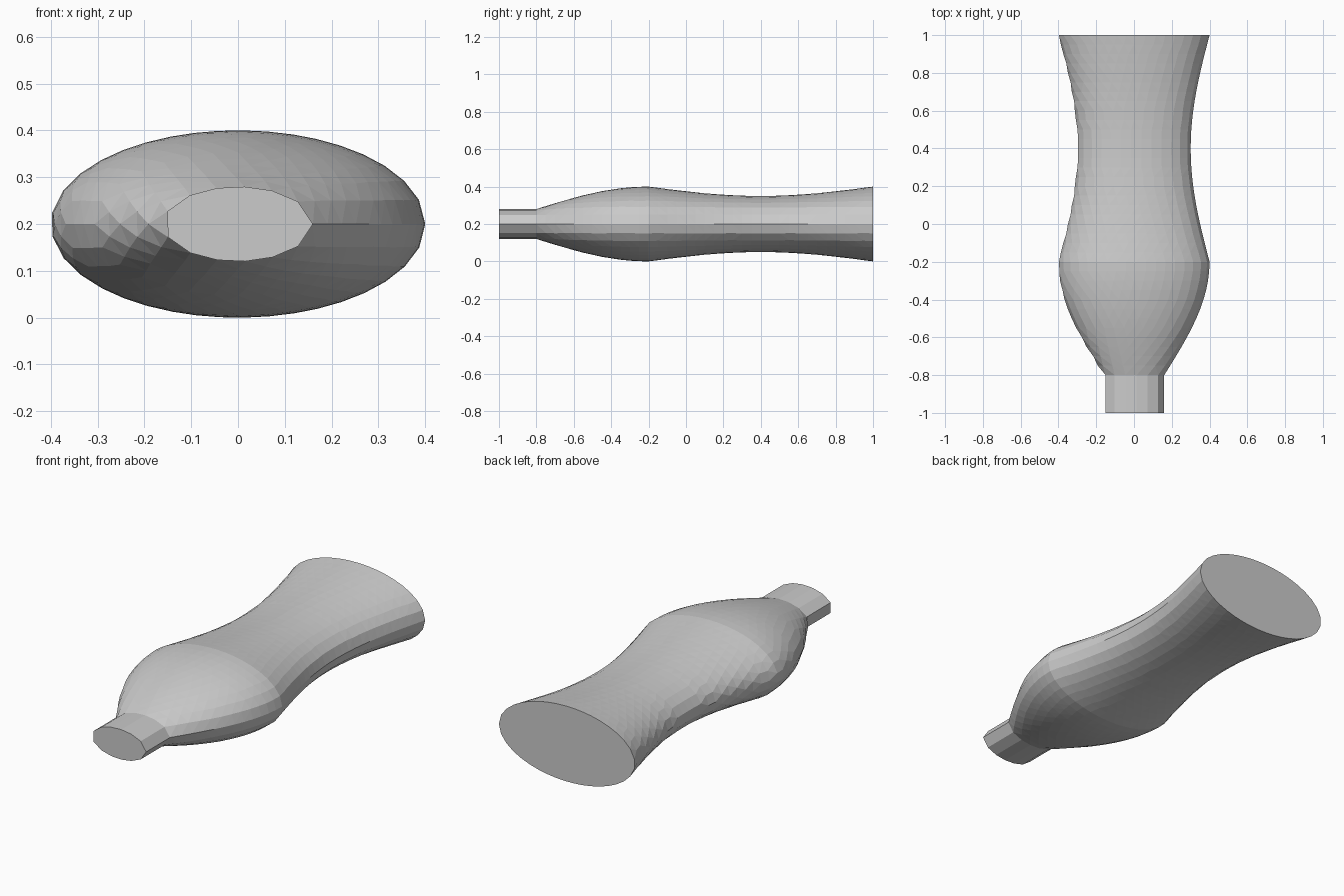
import bpy, bmesh, math

if "Cube" in bpy.data.objects:
    bpy.data.objects.remove(bpy.data.objects["Cube"])

CENTRE_Z = 0.2


def ellipse_points(b, n):
    """n points evenly spaced along an ellipse that is 2b wide and b high (radii)."""
    fine = 720
    pts = [(2 * b * math.cos(2 * math.pi * i / fine), b * math.sin(2 * math.pi * i / fine))
           for i in range(fine + 1)]
    dist = [0.0]
    for p, q in zip(pts, pts[1:]):
        dist.append(dist[-1] + math.dist(p, q))
    out, j = [], 0
    for k in range(n):
        while dist[j] < dist[-1] * k / n - 1e-9:
            j += 1
        out.append(pts[j])
    return out


def add_ring(bm, y, b):
    # wider rings get more sides: 13 at the neck, 37 at the shoulder
    n = round(200 * b - 3)
    return [bm.verts.new((x, y, CENTRE_Z + z)) for x, z in ellipse_points(b, n)]


def stitch(bm, a, b):
    """Join two rings that may have different numbers of sides."""
    na, nb = len(a), len(b)
    if na == nb:
        for i in range(na):
            bm.faces.new((a[i], a[(i + 1) % na], b[(i + 1) % nb], b[i]))
        return
    i = j = 0
    while i < na or j < nb:
        if j >= nb or (i < na and (i + 1) / na <= (j + 1) / nb):
            bm.faces.new((a[i % na], a[(i + 1) % na], b[j % nb]))
            i += 1
        else:
            bm.faces.new((a[i % na], b[(j + 1) % nb], b[j % nb]))
            j += 1


# Profile along y: straight neck, rounded shoulder, pinched waist
profile = [(-1.0, 0.08)]
for k in range(13):
    t = k / 12
    profile.append((-0.8 + 0.6 * t, 0.08 + 0.12 * math.sin(math.pi / 2 * t)))
for k in range(1, 25):
    t = k / 24
    profile.append((-0.2 + 1.2 * t, 0.2 - 0.05 * math.sin(math.pi * t)))

# Bottle skin with closed ends
bm = bmesh.new()
rings = [add_ring(bm, y, b) for y, b in profile]
for a, b in zip(rings, rings[1:]):
    stitch(bm, a, b)
bm.faces.new(rings[0])
bm.faces.new(rings[-1])
bmesh.ops.recalc_face_normals(bm, faces=bm.faces)

mesh = bpy.data.meshes.new("bottle")
bm.to_mesh(mesh)
bm.free()
bpy.context.collection.objects.link(bpy.data.objects.new("bottle", mesh))
